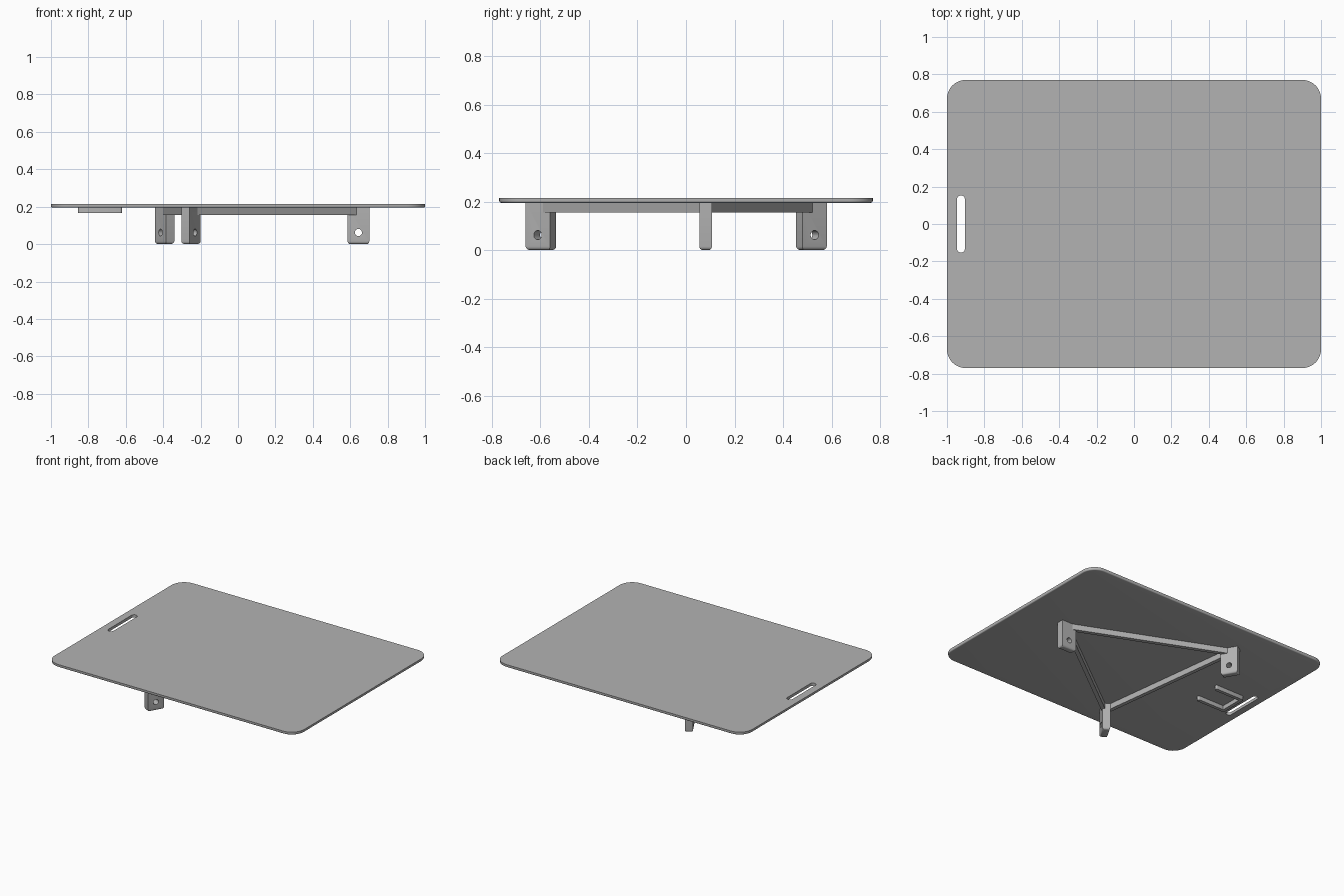
import bpy, bmesh
from math import pi, cos, sin, atan2, radians
from mathutils import Matrix, Vector

if "Cube" in bpy.data.objects:
    bpy.data.objects.remove(bpy.data.objects["Cube"])

grey = bpy.data.materials.new("plain grey")
grey.use_nodes = True
colour = (0.45, 0.45, 0.45, 1)
grey.diffuse_color = colour
grey.node_tree.nodes["Principled BSDF"].inputs["Base Color"].default_value = colour


def rounded_rect(w, d, r, steps=8):
    """Outline of a rectangle with rounded corners, centred on the origin."""
    pts = []
    for i, (sx, sy) in enumerate([(1, 1), (-1, 1), (-1, -1), (1, -1)]):
        for k in range(steps + 1):
            a = pi / 2 * (i + k / steps)
            pts.append((sx * (w / 2 - r) + r * cos(a), sy * (d / 2 - r) + r * sin(a)))
    return pts


def prism(name, outline, z0, z1, fillet=0):
    """Extrude an outline upward and optionally round its lower rim."""
    bm = bmesh.new()
    base = bm.faces.new([bm.verts.new((x, y, z0)) for x, y in outline])
    rim = list(base.edges)
    top = bmesh.ops.extrude_face_region(bm, geom=[base], use_keep_orig=True)["geom"]
    bmesh.ops.translate(bm, verts=[v for v in top if isinstance(v, bmesh.types.BMVert)],
                        vec=(0, 0, z1 - z0))
    bmesh.ops.remove_doubles(bm, verts=bm.verts, dist=1e-6)
    bmesh.ops.recalc_face_normals(bm, faces=bm.faces)
    if fillet:
        bmesh.ops.bevel(bm, geom=rim, offset=fillet, segments=4, profile=0.5,
                        affect='EDGES', clamp_overlap=True)
    mesh = bpy.data.meshes.new(name)
    bm.to_mesh(mesh)
    bm.free()
    mesh.materials.append(grey)
    obj = bpy.data.objects.new(name, mesh)
    bpy.context.collection.objects.link(obj)
    return obj


def select_only(obj):
    bpy.ops.object.select_all(action='DESELECT')
    obj.select_set(True)
    bpy.context.view_layer.objects.active = obj


def cut(obj, cutter):
    """Subtract the cutter from the object and discard it."""
    mod = obj.modifiers.new("cut", 'BOOLEAN')
    mod.operation = 'DIFFERENCE'
    mod.solver = 'EXACT'
    mod.object = cutter
    select_only(obj)
    bpy.ops.object.modifier_apply(modifier=mod.name)
    bpy.data.objects.remove(cutter)


def box(w, d):
    return [(w / 2, d / 2), (-w / 2, d / 2), (-w / 2, -d / 2), (w / 2, -d / 2)]


PLATE_BOTTOM, PLATE_TOP = 0.195, 0.215
EMBED = PLATE_BOTTOM + 0.004
parts = []

# Board with a handle slot
board = prism("board", rounded_rect(2, 1.54, 0.1, 12), PLATE_BOTTOM, PLATE_TOP, 0.008)
slot = prism("slot_cutter", rounded_rect(0.042, 0.305, 0.0205), 0.1, 0.3)
slot.data.transform(Matrix.Translation((-0.925, 0, 0)))
cut(board, slot)
parts.append(board)

# Three drilled legs, a third of a turn apart
foot = Vector((0.644, 0.081, 0))
feet = []
for i, side in enumerate(["left", "back", "front"]):
    turn = Matrix.Rotation(radians(120 * i), 4, 'Z')
    leg = prism(side + "_leg", box(0.116, 0.052), 0, EMBED, 0.015)
    hole = prism("hole_cutter", rounded_rect(0.038, 0.038, 0.0189, 6), -0.1, 0.1)
    hole.data.transform(Matrix.Translation((0, 0, 0.062)) @ Matrix.Rotation(pi / 2, 4, 'X'))
    cut(leg, hole)
    leg.data.transform(turn @ Matrix.Translation(foot))
    feet.append(turn @ foot)
    parts.append(leg)

# Rails joining the legs in a triangle
for i, name in enumerate(["back_rail", "side_rail", "front_rail"]):
    a, b = feet[i], feet[(i + 1) % 3]
    run = b - a
    rail = prism(name, box(run.length, 0.028), 0.155, EMBED)
    rail.data.transform(Matrix.Translation((a + b) / 2)
                        @ Matrix.Rotation(atan2(run.y, run.x), 4, 'Z'))
    parts.append(rail)

# Open bracket under the board, beside the slot, with rounded arm ends
outer, inner, back, tip = 0.103, 0.079, -0.855, -0.62
r = (outer - inner) / 2
half = [(back + 2 * r, 0), (back + 2 * r, inner)]
half += [(tip - r + r * sin(a), (outer + inner) / 2 - r * cos(a))
         for a in [pi * k / 8 for k in range(9)]]
half += [(back + r * (1 - sin(a)), outer - r + r * cos(a))
         for a in [pi / 2 * k / 4 for k in range(5)]]
mirrored = [(x, -y) for x, y in reversed(half[1:])]
bracket = prism("bracket", half[1:] + mirrored, 0.165, EMBED)
parts.append(bracket)

for obj in parts:
    select_only(obj)
    bpy.ops.object.shade_smooth_by_angle(angle=radians(30))
